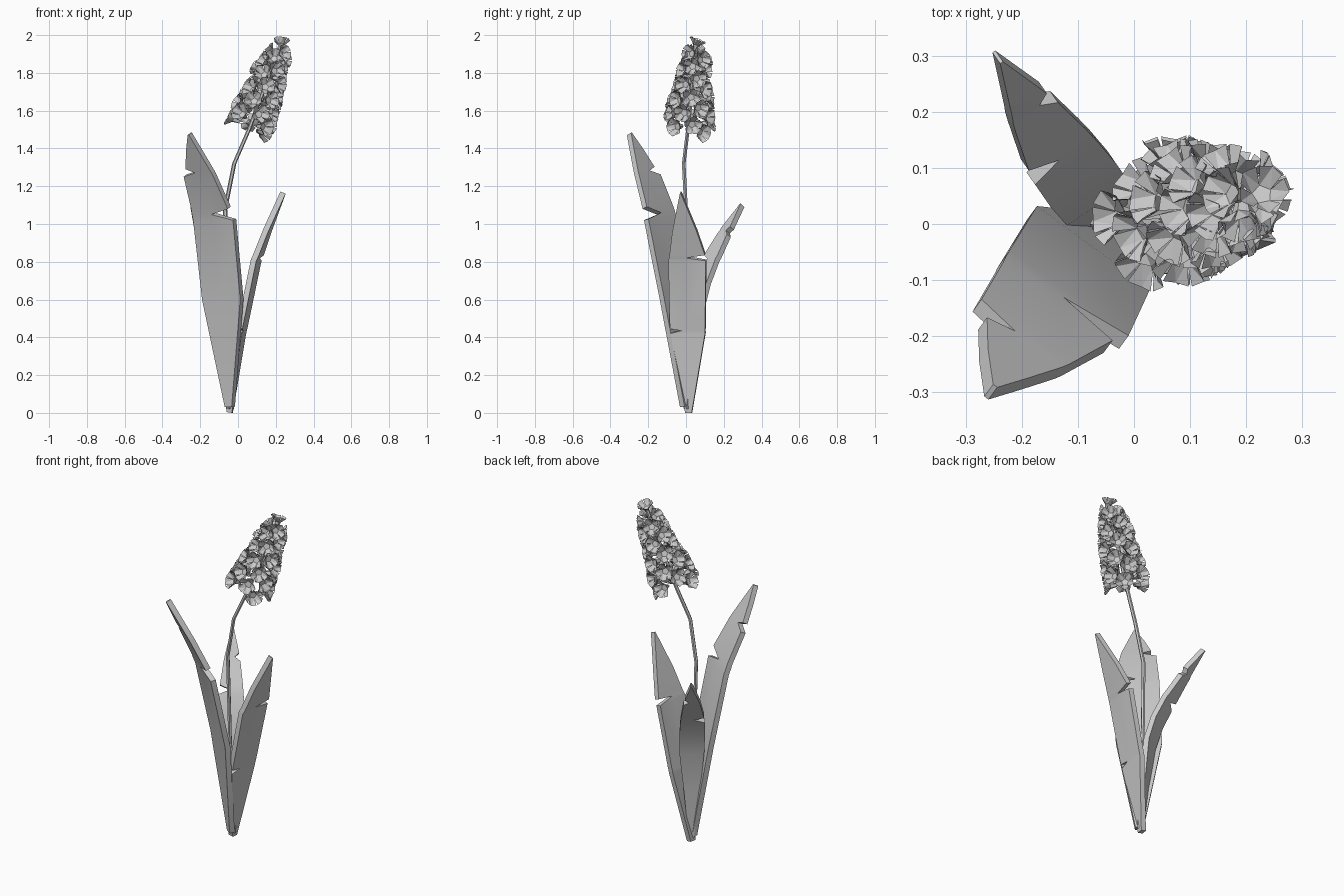
import bpy
import bmesh
import random
from math import pi, sin, cos, sqrt, radians
from mathutils import Vector

random.seed(4)
cube = bpy.data.objects.get("Cube")
if cube:
    bpy.data.objects.remove(cube, do_unlink=True)

# One pale grey material for the whole plant
grey = bpy.data.materials.new("pale_grey")
grey.use_nodes = True
colour = (0.6, 0.6, 0.6, 1)
grey.diffuse_color = colour
grey.node_tree.nodes["Principled BSDF"].inputs["Base Color"].default_value = colour


def finish(name, bm):
    mesh = bpy.data.meshes.new(name)
    bm.to_mesh(mesh)
    bm.free()
    mesh.materials.append(grey)
    obj = bpy.data.objects.new(name, mesh)
    bpy.context.collection.objects.link(obj)
    return obj


def skin_rows(bm, rows, closed=False):
    """Join successive rows of vertices with quads."""
    for low, high in zip(rows, rows[1:]):
        count = len(low)
        for i in range(count if closed else count - 1):
            j = (i + 1) % count
            bm.faces.new((low[i], low[j], high[j], high[i]))


def leaf(name, origin, outward, rows):
    """Rows hold height, outward reach, and width to each side; notches pull one side in."""
    base = Vector((*origin, 0))
    out = Vector((*outward, 0)).normalized()
    side = Vector((-out.y, out.x, 0))
    bm = bmesh.new()
    grid = []
    for height, reach, left, right in rows:
        centre = base + out * reach + Vector((0, 0, height))
        grid.append([bm.verts.new(centre + side * s) for s in (-left, 0, right)])
    skin_rows(bm, grid)
    obj = finish(name, bm)
    thick = obj.modifiers.new("thickness", "SOLIDIFY")
    thick.thickness = 0.03
    thick.offset = -1
    # Apply the thickness, then smooth the blade while its rim stays sharp
    bpy.ops.object.select_all(action="DESELECT")
    obj.select_set(True)
    bpy.context.view_layer.objects.active = obj
    bpy.ops.object.modifier_apply(modifier=thick.name)
    bpy.ops.object.shade_smooth_by_angle(angle=radians(35))


def tube(name, path, radius, sides=6):
    bm = bmesh.new()
    rings = []
    for p in path:
        rings.append([bm.verts.new(Vector(p) + radius * Vector((cos(a), sin(a), 0)))
                      for a in (2 * pi * i / sides for i in range(sides))])
    skin_rows(bm, rings, closed=True)
    bm.faces.new(rings[0][::-1])
    bm.faces.new(rings[-1])
    finish(name, bm)


# Three thick leaves with torn edges
leaf("front_leaf", (-0.05, -0.02), (-0.59, -0.81), [
    (0.03, 0, 0.025, 0.02), (0.6, 0.06, 0.13, 0.12), (1.02, 0.15, 0.123, 0.138),
    (1.05, 0.162, 0.122, 0.004), (1.08, 0.172, 0.12, 0.12), (1.25, 0.25, 0.112, 0.083),
    (1.27, 0.26, 0.03, 0.077), (1.29, 0.27, 0.085, 0.07), (1.38, 0.315, 0.05, 0.037),
    (1.47, 0.36, 0.006, 0.003)])
leaf("left_leaf", (-0.03, 0.01), (0.99, -0.14), [
    (0.0, 0, 0.015, 0.02), (0.42, 0.06, 0.085, 0.1), (0.435, 0.063, 0.025, 0.1),
    (0.445, 0.066, 0.087, 0.101), (0.805, 0.14, 0.085, 0.115), (0.82, 0.147, 0.08, 0.01),
    (0.835, 0.153, 0.077, 0.112), (0.96, 0.2, 0.055, 0.075), (1.16, 0.285, 0.003, 0.003)])
leaf("back_leaf", (-0.05, 0.02), (-0.57, 0.82), [
    (0.02, 0, 0.015, 0.015), (0.3, 0.02, 0.04, 0.045), (0.55, 0.05, 0.065, 0.07),
    (0.68, 0.09, 0.065, 0.075), (0.78, 0.14, 0.06, 0.075), (0.8, 0.15, 0.058, 0.015),
    (0.82, 0.165, 0.056, 0.07), (0.93, 0.235, 0.042, 0.05), (0.95, 0.25, 0.012, 0.045),
    (0.97, 0.26, 0.035, 0.04), (1.09, 0.35, 0.003, 0.003)])

# Stem bending into the flower spike
spike_low = Vector((0.058, 0.01, 1.5))
spike_high = Vector((0.222, 0.055, 1.94))
tube("stem", [(-0.04, 0, 0.05), (-0.06, 0.005, 0.7), (-0.068, 0, 1.08),
              (-0.02, -0.012, 1.32), spike_low, spike_high], 0.011)


def floret(bm, base, direction, size):
    """Bell on a narrow throat with five folded, flaring petals."""
    turn = direction.to_track_quat("Z", "Y")
    spin = random.uniform(0, pi)

    def point(radius, angle, height):
        local = Vector((radius * cos(angle), radius * sin(angle), height))
        return bm.verts.new(base + turn @ (local * size))

    petals = 5
    step = 2 * pi / petals
    profile = ((0.2, -1.0), (0.4, -0.25))
    rings = [[point(r, spin + i * step, h) for i in range(petals)] for r, h in profile]
    skin_rows(bm, rings, closed=True)
    bm.faces.new(rings[1])
    for i in range(petals):
        a = spin + i * step
        left, right = rings[1][i], rings[1][(i + 1) % petals]
        tip_left = point(0.92, a + step * 0.06, 0.5)
        tip_mid = point(1.05, a + step * 0.5, 0.35)
        tip_right = point(0.92, a + step * 0.94, 0.5)
        bm.faces.new((left, right, tip_mid))
        bm.faces.new((left, tip_mid, tip_left))
        bm.faces.new((right, tip_right, tip_mid))


# Florets spiralling up the tapering spike
axis = (spike_high - spike_low).normalized()
across = axis.orthogonal().normalized()
around = axis.cross(across)
bm = bmesh.new()
total = 37
for n in range(total):
    t = 0.04 + 0.92 * (n / total) ** 1.1
    angle = n * pi * (3 - sqrt(5))
    radial = across * cos(angle) + around * sin(angle)
    reach = 0.115 - 0.073 * t + random.uniform(-0.012, 0.01)
    facing = (radial + axis * (0.1 + 0.3 * t)).normalized()
    floret(bm, spike_low.lerp(spike_high, t) + radial * reach, facing, 0.05 - 0.004 * t)
floret(bm, spike_high + axis * 0.02, (axis + around * 0.4).normalized(), 0.045)
finish("florets", bm)
